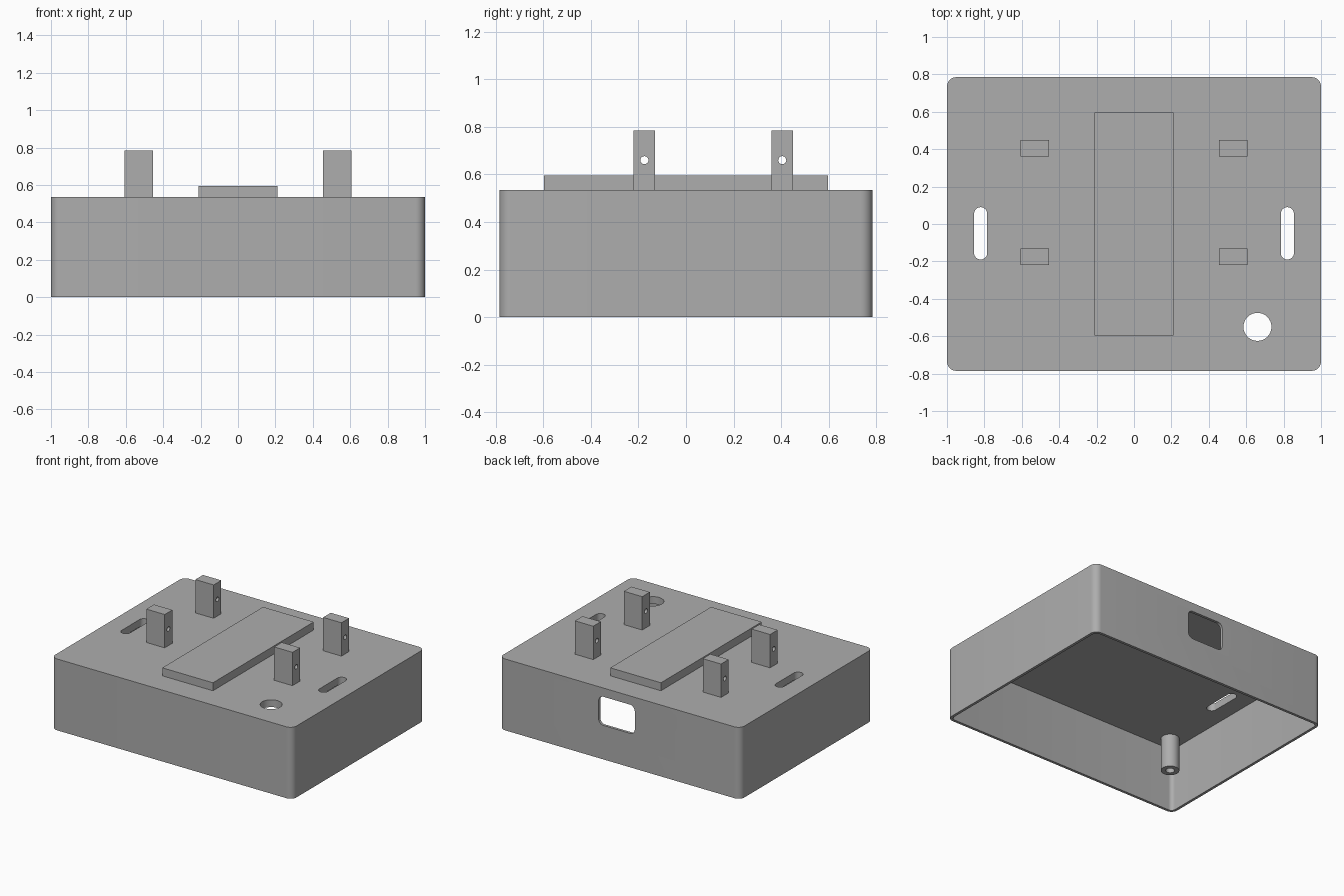
import bpy, bmesh, math
from mathutils import Matrix, Vector

cube = bpy.data.objects.get("Cube")
if cube:
    bpy.data.objects.remove(cube, do_unlink=True)

grey = bpy.data.materials.new("plain_grey")
grey.use_nodes = True
COLOUR = (0.42, 0.42, 0.42, 1)
grey.diffuse_color = COLOUR
grey.node_tree.nodes["Principled BSDF"].inputs["Base Color"].default_value = COLOUR

TOP = 0.535
CEILING = 0.48
WALL = 0.02


def rounded_outline(w, h, r, steps=8):
    """Counter-clockwise rounded rectangle centred on the origin."""
    points = []
    for i, (sx, sy) in enumerate([(1, 1), (-1, 1), (-1, -1), (1, -1)]):
        for k in range(steps + 1):
            a = math.radians(90) * (i + k / steps)
            points.append((sx * (w / 2 - r) + r * math.cos(a),
                           sy * (h / 2 - r) + r * math.sin(a)))
    return points


def circle(r, n=32):
    return [(r * math.cos(math.tau * i / n), r * math.sin(math.tau * i / n))
            for i in range(n)]


def prism(name, outline, depth, location, axis="Z"):
    """Extrude an outline along an axis, starting at the given location."""
    bm = bmesh.new()
    base = bm.faces.new([bm.verts.new((x, y, 0)) for x, y in outline])
    grown = bmesh.ops.extrude_face_region(bm, geom=[base])["geom"]
    bmesh.ops.translate(bm, vec=(0, 0, depth),
                        verts=[g for g in grown if isinstance(g, bmesh.types.BMVert)])
    turn = {"Z": Matrix(),
            "X": Matrix.Rotation(math.pi / 2, 4, "Y"),
            "Y": Matrix.Rotation(-math.pi / 2, 4, "X")}[axis]
    bm.transform(Matrix.Translation(location) @ turn)
    bmesh.ops.remove_doubles(bm, verts=bm.verts, dist=1e-5)
    bmesh.ops.recalc_face_normals(bm, faces=bm.faces)
    mesh = bpy.data.meshes.new(name)
    bm.to_mesh(mesh)
    bm.free()
    obj = bpy.data.objects.new(name, mesh)
    mesh.materials.append(grey)
    bpy.context.collection.objects.link(obj)
    return obj


def block(name, x, y, z):
    (x0, x1), (y0, y1), (z0, z1) = x, y, z
    return prism(name, [(x0, y0), (x1, y0), (x1, y1), (x0, y1)], z1 - z0, (0, 0, z0))


def cut(obj, cutters):
    """Apply boolean cuts, then discard the cutters."""
    bpy.context.view_layer.objects.active = obj
    for cutter in cutters:
        cutter.hide_render = True
        mod = obj.modifiers.new("cut", "BOOLEAN")
        mod.operation, mod.solver, mod.object = "DIFFERENCE", "EXACT", cutter
        bpy.ops.object.modifier_apply(modifier=mod.name)
        bpy.data.objects.remove(cutter, do_unlink=True)


def smooth(obj):
    bpy.ops.object.select_all(action="DESELECT")
    obj.select_set(True)
    bpy.context.view_layer.objects.active = obj
    bpy.ops.object.shade_smooth_by_angle(angle=math.radians(30))


# Hollow case, open underneath, with openings in its top and back
case = prism("case", rounded_outline(2, 1.57, 0.05), TOP, (0, 0, 0))
cutters = [
    prism("cavity", rounded_outline(2 - 2 * WALL, 1.57 - 2 * WALL, 0.03),
          CEILING + 0.1, (0, 0, -0.1)),
    prism("round_hole", circle(0.075), 0.3, (0.66, -0.55, 0.4)),
    prism("back_window", rounded_outline(0.3, 0.215, 0.04), 0.2, (0.025, 0.7, 0.362), "Y"),
]
for side in (-1, 1):
    cutters.append(prism("slot", rounded_outline(0.07, 0.28, 0.0349),
                         0.3, (side * 0.82, -0.05, 0.4)))
cut(case, cutters)
smooth(case)

# Raised centre plate
block("raised_plate", (-0.21, 0.21), (-0.597, 0.597), (TOP, 0.595))

# Four upright posts, each with a cross hole
for side, x in (("right", -0.53), ("left", 0.53)):
    for end, y in (("front", -0.175), ("back", 0.405)):
        post = block(f"{end}_{side}_post", (x - 0.076, x + 0.076),
                     (y - 0.045, y + 0.045), (TOP, 0.785))
        cut(post, [prism("pin_hole", circle(0.017, 20), 0.4, (x - 0.2, y, 0.66), "X")])
        smooth(post)

# Screw bosses hanging from the ceiling in the inner corners
for side, x in (("right", -0.87), ("left", 0.87)):
    for end, y in (("front", -0.655), ("back", 0.655)):
        boss = prism(f"{end}_{side}_boss", circle(0.063), CEILING - 0.23, (x, y, 0.23))
        cut(boss, [prism("screw_hole", circle(0.03, 24), 0.25, (x, y, 0.2))])
        smooth(boss)
